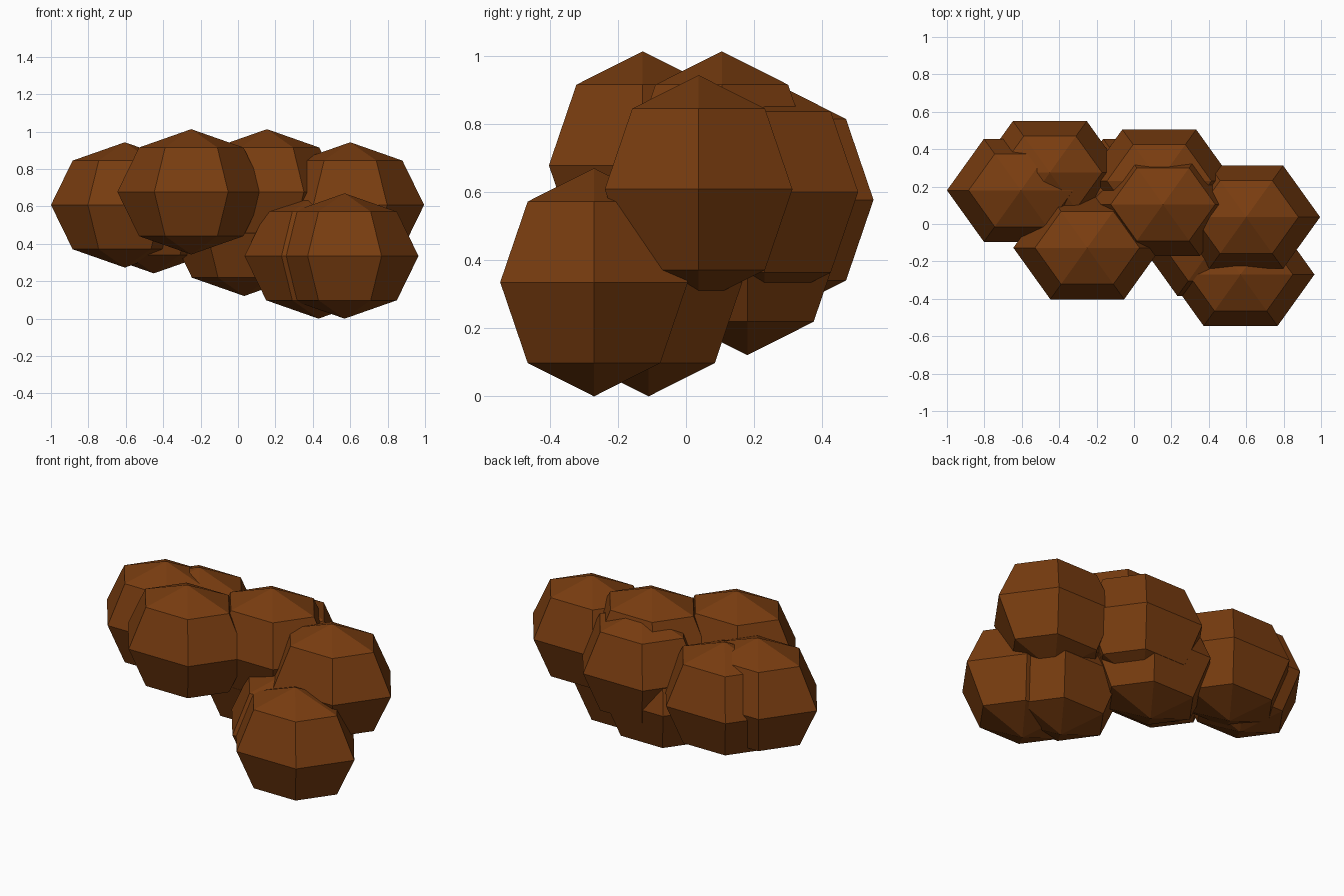
import bpy

if "Cube" in bpy.data.objects:
    bpy.data.objects.remove(bpy.data.objects["Cube"])

# Single brown material shared by every lump
brown = bpy.data.materials.new("dark brown")
brown.diffuse_color = (0.19, 0.046, 0.005, 1)
brown.use_nodes = True
brown.node_tree.nodes["Principled BSDF"].inputs["Base Color"].default_value = brown.diffuse_color

RADII = (0.395, 0.318, 0.335)  # flattened low-poly ball


def lump(name, location):
    """Six-sided, four-ring ball, flat shaded."""
    bpy.ops.mesh.primitive_uv_sphere_add(segments=6, ring_count=4, radius=1,
                                         rotation=(0, 0, 0))
    ob = bpy.context.object
    # put two vertices of each ring on the x axis
    me = ob.data
    if max(v.co.x for v in me.vertices) < 0.95:
        for v in me.vertices:
            v.co.x, v.co.y = v.co.y, -v.co.x
    for v in me.vertices:
        v.co = [c * r for c, r in zip(v.co, RADII)]
    ob.location = location
    ob.name = name
    me.materials.append(brown)
    return ob


# Cluster of overlapping lumps
lump("lower_front_lump", (0.57, -0.27, 0.335))
lump("lower_inner_lump", (0.43, -0.11, 0.335))
lump("right_lump", (0.60, 0.037, 0.608))
lump("top_right_lump", (0.155, 0.105, 0.678))
lump("top_left_lump", (-0.25, -0.127, 0.678))
lump("left_lump", (-0.605, 0.18, 0.608))
lump("back_left_lump", (-0.45, 0.275, 0.577))
lump("back_right_lump", (0.135, 0.23, 0.60))
lump("lower_back_lump", (0.033, 0.18, 0.456))
